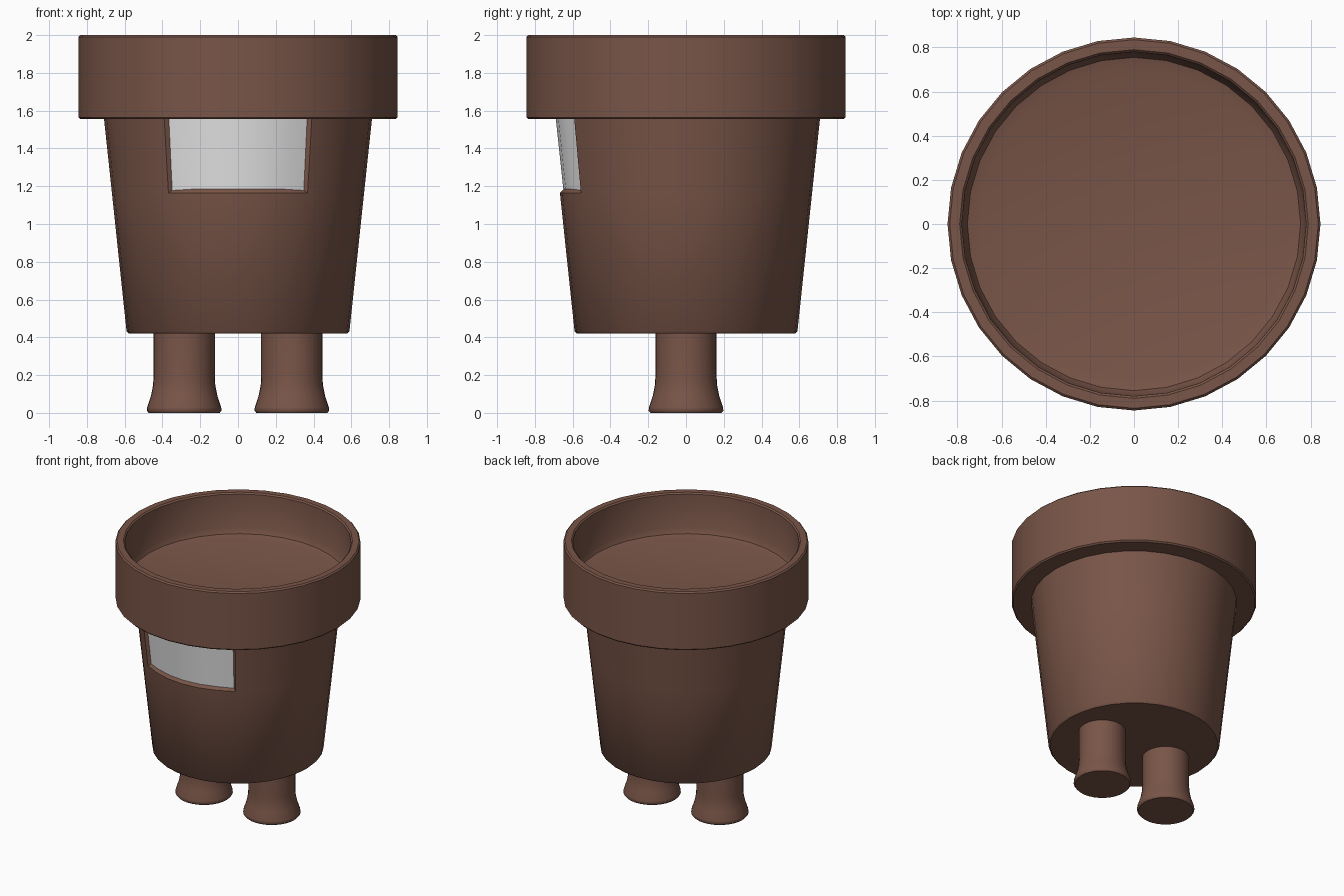
import bpy, bmesh, math

if "Cube" in bpy.data.objects:
    bpy.data.objects.remove(bpy.data.objects["Cube"])

SIDES = 32


def material(name, rgb):
    m = bpy.data.materials.new(name)
    m.diffuse_color = (*rgb, 1)
    m.use_nodes = True
    m.node_tree.nodes["Principled BSDF"].inputs["Base Color"].default_value = m.diffuse_color
    return m


CLAY = material("brown clay", (0.191, 0.091, 0.065))
WHITE = material("white panel", (0.9, 0.9, 0.9))


def lathe(name, profile, x=0.0, edit=None, angle=40):
    """Spin an (r, z) profile around z; r = 0 closes the surface on the axis."""
    bm = bmesh.new()
    rings = []
    for r, z in profile:
        if r == 0:
            rings.append([bm.verts.new((0, 0, z))] * SIDES)
        else:
            rings.append([bm.verts.new((r * math.cos(2 * math.pi * i / SIDES),
                                        r * math.sin(2 * math.pi * i / SIDES), z))
                          for i in range(SIDES)])
    for a, b in zip(rings, rings[1:]):
        for i in range(SIDES):
            j = (i + 1) % SIDES
            bm.faces.new(list(dict.fromkeys((a[i], a[j], b[j], b[i]))))
    bm.normal_update()
    if edit:
        edit(bm)
    mesh = bpy.data.meshes.new(name)
    bm.to_mesh(mesh)
    bm.free()
    mesh.materials.append(CLAY)
    mesh.materials.append(WHITE)
    obj = bpy.data.objects.new(name, mesh)
    obj.location.x = x
    bpy.context.collection.objects.link(obj)
    bpy.ops.object.select_all(action='DESELECT')
    obj.select_set(True)
    bpy.context.view_layer.objects.active = obj
    bpy.ops.object.shade_smooth_by_angle(angle=math.radians(angle))
    return obj


def cut_window(bm):
    """Recess six wall segments at the front and colour them white."""
    faces = []
    for f in bm.faces:
        c = f.calc_center_median()
        if c.z > 1.2 and abs(math.atan2(c.x, -c.y)) < math.radians(33):
            faces.append(f)
    bmesh.ops.inset_region(bm, faces=faces, thickness=0.004, depth=0)
    bmesh.ops.inset_region(bm, faces=faces, thickness=0.018, depth=-0.02)
    for f in faces:
        f.material_index = 1


# Tapered pot wall with the front window
lathe("pot_body", [(0, 0.42), (0.578, 0.42), (0.59, 0.432), (0.667, 1.16),
                   (0.714, 1.60)], edit=cut_window)

# Thick rim with a shallow dished floor inside
lathe("pot_rim", [(0.66, 1.555), (0.835, 1.555), (0.845, 1.565), (0.845, 1.99),
                  (0.835, 2.0), (0.79, 2.0), (0.78, 1.99), (0.775, 1.74),
                  (0.755, 1.70), (0.70, 1.685), (0, 1.68)])

# Two legs with flared feet
for side, x in (("left", -0.285), ("right", 0.285)):
    lathe(side + "_leg", [(0, 0), (0.188, 0), (0.198, 0.012), (0.196, 0.03),
                          (0.176, 0.09), (0.165, 0.145), (0.162, 0.19),
                          (0.162, 0.43)], x=x, angle=50)
